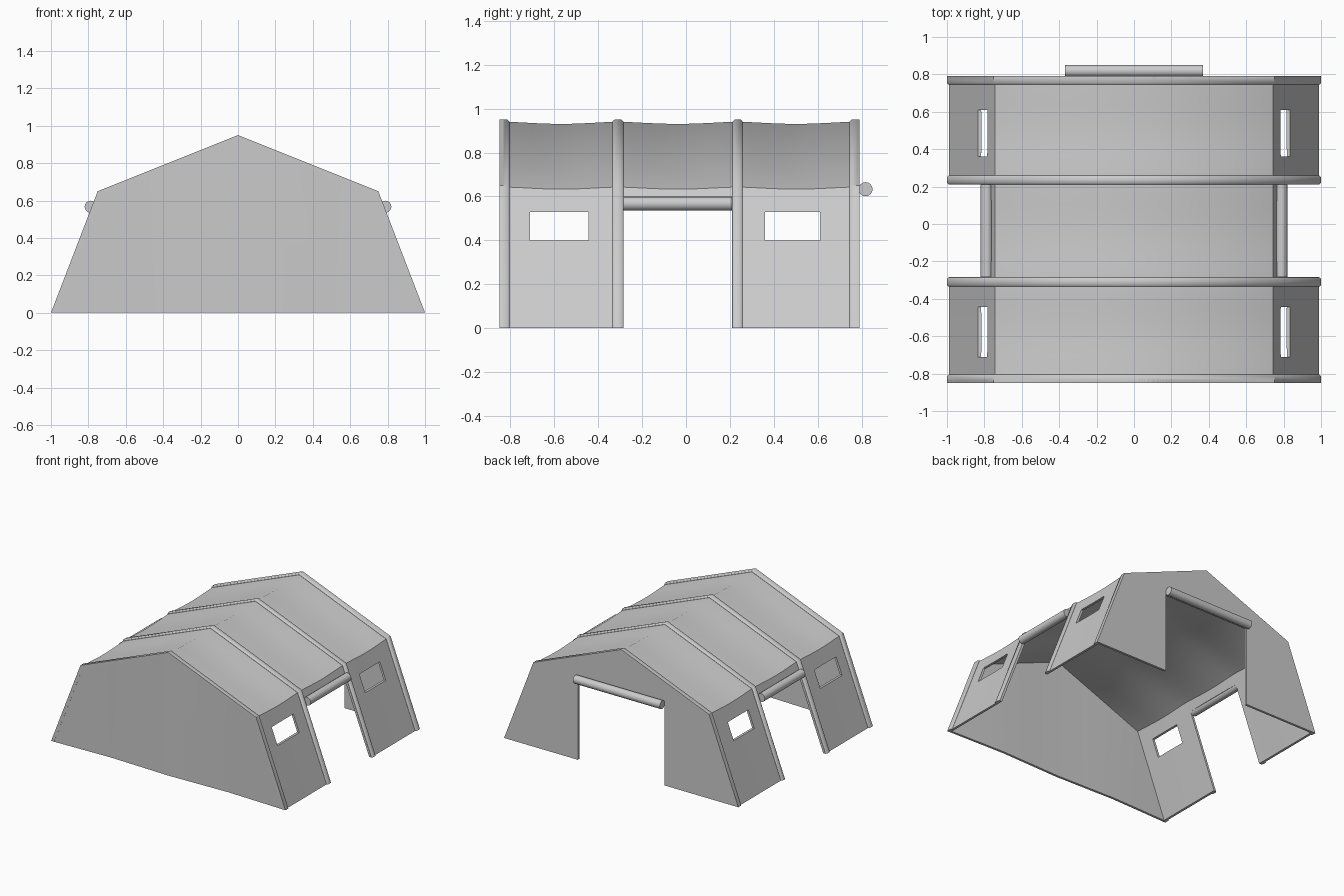
import bpy, bmesh, math

if "Cube" in bpy.data.objects:
    bpy.data.objects.remove(bpy.data.objects["Cube"])

RIBS = [(-0.85, -0.805), (-0.335, -0.285), (0.212, 0.258), (0.745, 0.79)]


def half(d, sag=0.0):
    # right half of the tent outline, moved inward by d
    return [(1 - 1.071 * d, 0), (0.75 - 0.775 * d, 0.65 - 0.767 * d - sag),
            (0, 0.95 - 1.077 * d - sag)]


def arch(d, sag=0.0):
    h = half(d, sag)
    return h + [(-x, z) for x, z in reversed(h[:-1])]


def shell_ring(y, d, inner, sag=0.0):
    pts = arch(d, sag) + arch(inner, sag)[::-1]
    return [(x, y, z) for x, z in pts]


def loft(name, rings, angle=45):
    bm = bmesh.new()
    vs = [[bm.verts.new(p) for p in r] for r in rings]
    n = len(rings[0])
    for a, b in zip(vs, vs[1:]):
        for i in range(n):
            j = (i + 1) % n
            bm.faces.new((a[i], a[j], b[j], b[i]))
    caps = [bm.faces.new(vs[0]), bm.faces.new(vs[-1])]
    bmesh.ops.triangulate(bm, faces=caps)
    bmesh.ops.recalc_face_normals(bm, faces=bm.faces)
    me = bpy.data.meshes.new(name)
    bm.to_mesh(me)
    bm.free()
    ob = bpy.data.objects.new(name, me)
    bpy.context.collection.objects.link(ob)
    smooth(ob, angle)
    return ob


def smooth(ob, angle):
    bpy.ops.object.select_all(action='DESELECT')
    ob.select_set(True)
    bpy.context.view_layer.objects.active = ob
    bpy.ops.object.shade_smooth_by_angle(angle=math.radians(angle))


def cut(ob, y0, y1, z0, z1):
    # square hole through both side walls
    bpy.ops.mesh.primitive_cube_add(size=1, location=(0, (y0 + y1) / 2, (z0 + z1) / 2))
    c = bpy.context.object
    c.scale = (3, y1 - y0, z1 - z0)
    c.hide_render = True
    m = ob.modifiers.new("opening", 'BOOLEAN')
    m.operation, m.solver, m.object = 'DIFFERENCE', 'EXACT', c
    bpy.context.view_layer.objects.active = ob
    bpy.ops.object.modifier_apply(modifier=m.name)
    bpy.data.objects.remove(c)


# canvas: roof and side walls, sagging between the ribs
mids = [(a + b) / 2 for a, b in RIBS]
rings = []
for k in range(3):
    for i in range(8 + (k == 2)):
        t = i / 8
        y = mids[k] + (mids[k + 1] - mids[k]) * t
        rings.append(shell_ring(y, 0.009, 0.026, 0.010 * math.sin(math.pi * t) ** 1.5
                                if 0 < t < 1 else 0.0))
canvas = loft("canvas", rings)
cut(canvas, -0.71, -0.445, 0.40, 0.53)
cut(canvas, 0.36, 0.61, 0.40, 0.53)
cut(canvas, -0.284, 0.21, -0.1, 0.56)
smooth(canvas, 45)

# frame ribs with bevelled edges
for k, (a, b) in enumerate(RIBS):
    e = 0.009
    loft("rib_%d" % (k + 1), [shell_ring(a, 0.0 if k == 0 else 0.008, 0.024),
                              shell_ring(a + e, 0, 0.024),
                              shell_ring(b - e, 0, 0.024),
                              shell_ring(b, 0.0 if k == 3 else 0.008, 0.024)])


def top(x):
    x = abs(x)
    return 0.95 - 0.4 * x if x <= 0.75 else (1 - x) * 2.6


def gable(name, xs, z0, y, inward, bow=0.0):
    # end wall strip, its foot bowed slightly inward
    rings = []
    for x in xs:
        o = inward * bow * math.sin(math.pi * x) ** 2
        t = inward * 0.018
        rings.append([(x, y + o, z0), (x, y + o + t, z0), (x, y + t, top(x)), (x, y, top(x))])
    return loft(name, rings, 30)


gable("front_wall", [-0.999, -0.75, -0.5, -0.25, 0, 0.25, 0.5, 0.75, 0.999], 0, -0.85, 1, 0.015)
gable("back_wall_left", [-0.999, -0.75, -0.37], 0, 0.79, -1)
gable("back_wall_right", [0.37, 0.75, 0.999], 0, 0.79, -1)
gable("back_wall_header", [-0.37, 0, 0.37], 0.62, 0.79, -1)


# rolled-up door flaps
def roll(name, loc, length, rot):
    bpy.ops.mesh.primitive_cylinder_add(vertices=16, radius=0.032, depth=length,
                                        location=loc, rotation=rot)
    ob = bpy.context.object
    ob.name = name
    smooth(ob, 30)


q = math.pi / 2
for s, side in ((-1, "left"), (1, "right")):
    roll("door_roll_" + side, (s * 0.788, -0.037, 0.567), 0.495, (q, 0, 0))
roll("door_roll_back", (0, 0.818, 0.633), 0.74, (0, q, 0))
